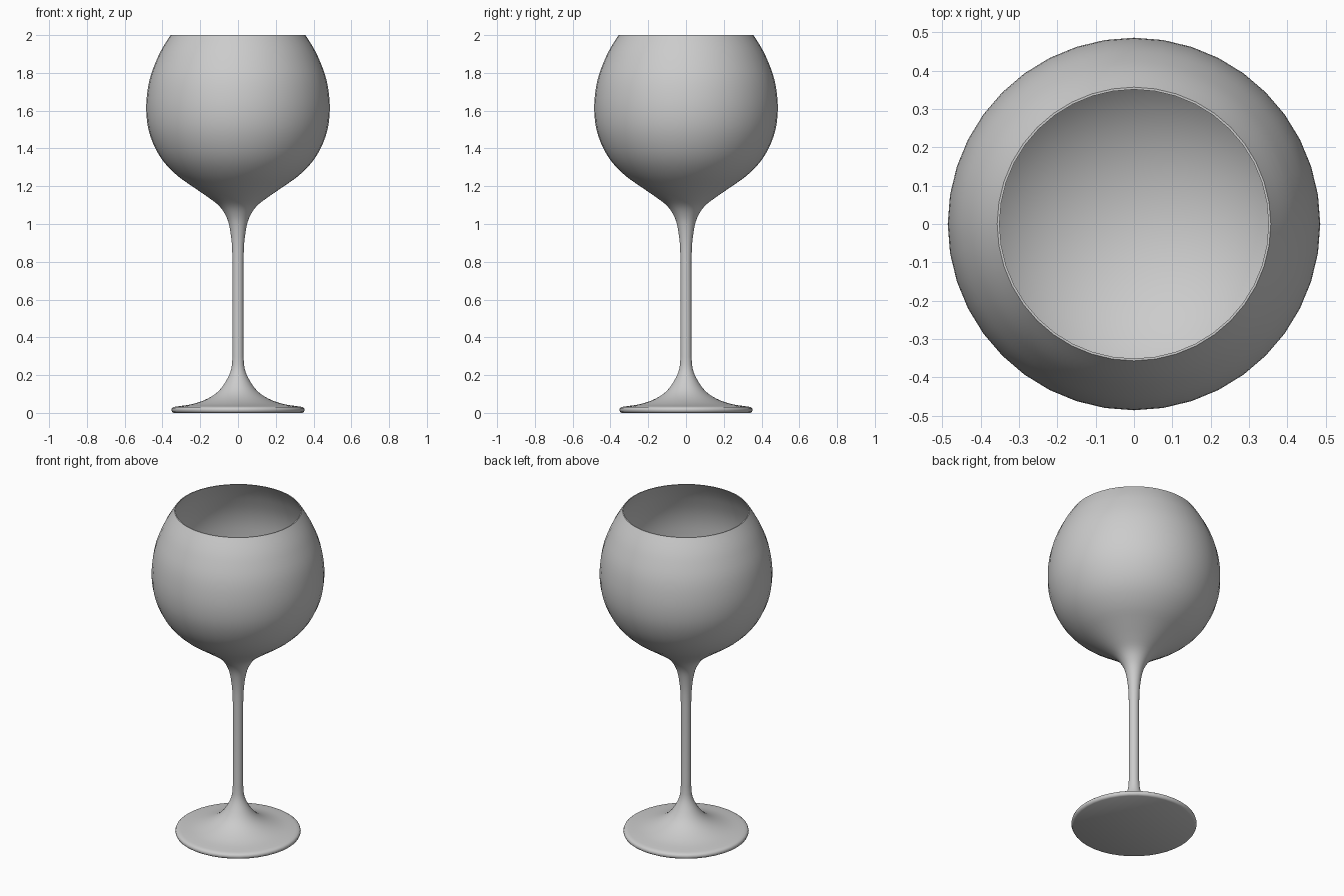
import bpy, bmesh, math
from mathutils import Vector

if "Cube" in bpy.data.objects:
    bpy.data.objects.remove(bpy.data.objects["Cube"])

SIDES = 40


def smooth(points, steps=3):
    """Catmull-Rom curve through (radius, height) points."""
    p = [Vector(q) for q in points]
    p = [2 * p[0] - p[1]] + p + [2 * p[-1] - p[-2]]
    out = []
    for a, b, c, d in zip(p, p[1:], p[2:], p[3:]):
        for i in range(steps):
            t = i / steps
            out.append(0.5 * (2 * b + (c - a) * t + (2 * a - 5 * b + 4 * c - d) * t * t
                              + (3 * b - a - 3 * c + d) * t ** 3))
    return out + [p[-2]]


# foot: flat underside and rounded edge
foot = [Vector(q) for q in [(0, 0), (0.34, 0), (0.349, 0.005), (0.353, 0.015), (0.35, 0.025), (0.342, 0.031)]]
# foot top sweeping up into the stem
flare = smooth([(0.325, 0.034), (0.24, 0.047), (0.16, 0.076), (0.1, 0.118),
                (0.057, 0.18), (0.035, 0.235), (0.029, 0.3)])
# stem opening into the outside of the bowl
bowl = smooth([(0.029, 0.8), (0.033, 0.9), (0.046, 0.99), (0.065, 1.045), (0.1, 1.096),
               (0.16, 1.143), (0.24, 1.198), (0.32, 1.255), (0.39, 1.325), (0.44, 1.405),
               (0.474, 1.5), (0.486, 1.6), (0.48, 1.7), (0.461, 1.79), (0.426, 1.88),
               (0.395, 1.94), (0.357, 2.0)])
# inside of the bowl: a thin wall down to the widest point, then a rounded floor
inside = smooth([(0.351, 2.0), (0.389, 1.94), (0.42, 1.88), (0.455, 1.79), (0.474, 1.7), (0.48, 1.6)])
inside += [Vector((0.48 * math.cos(a), 1.6 - 0.43 * math.sin(a)))
           for a in (math.pi / 2 * i / 14 for i in range(1, 14))] + [Vector((0, 1.17))]

# lathe the whole profile
bm = bmesh.new()
verts = [bm.verts.new((q.x, 0, q.y)) for q in foot + flare + bowl + inside]
edges = [bm.edges.new(pair) for pair in zip(verts, verts[1:])]
bmesh.ops.spin(bm, geom=verts + edges, cent=(0, 0, 0), axis=(0, 0, 1),
               angle=math.tau, steps=SIDES, use_merge=True)
bmesh.ops.remove_doubles(bm, verts=bm.verts, dist=0.0005)
bmesh.ops.recalc_face_normals(bm, faces=bm.faces)
mesh = bpy.data.meshes.new("wine_glass")
bm.to_mesh(mesh)
bm.free()
glass = bpy.data.objects.new("wine_glass", mesh)
bpy.context.collection.objects.link(glass)
bpy.context.view_layer.objects.active = glass
glass.select_set(True)
bpy.ops.object.shade_smooth_by_angle(angle=math.radians(40))
